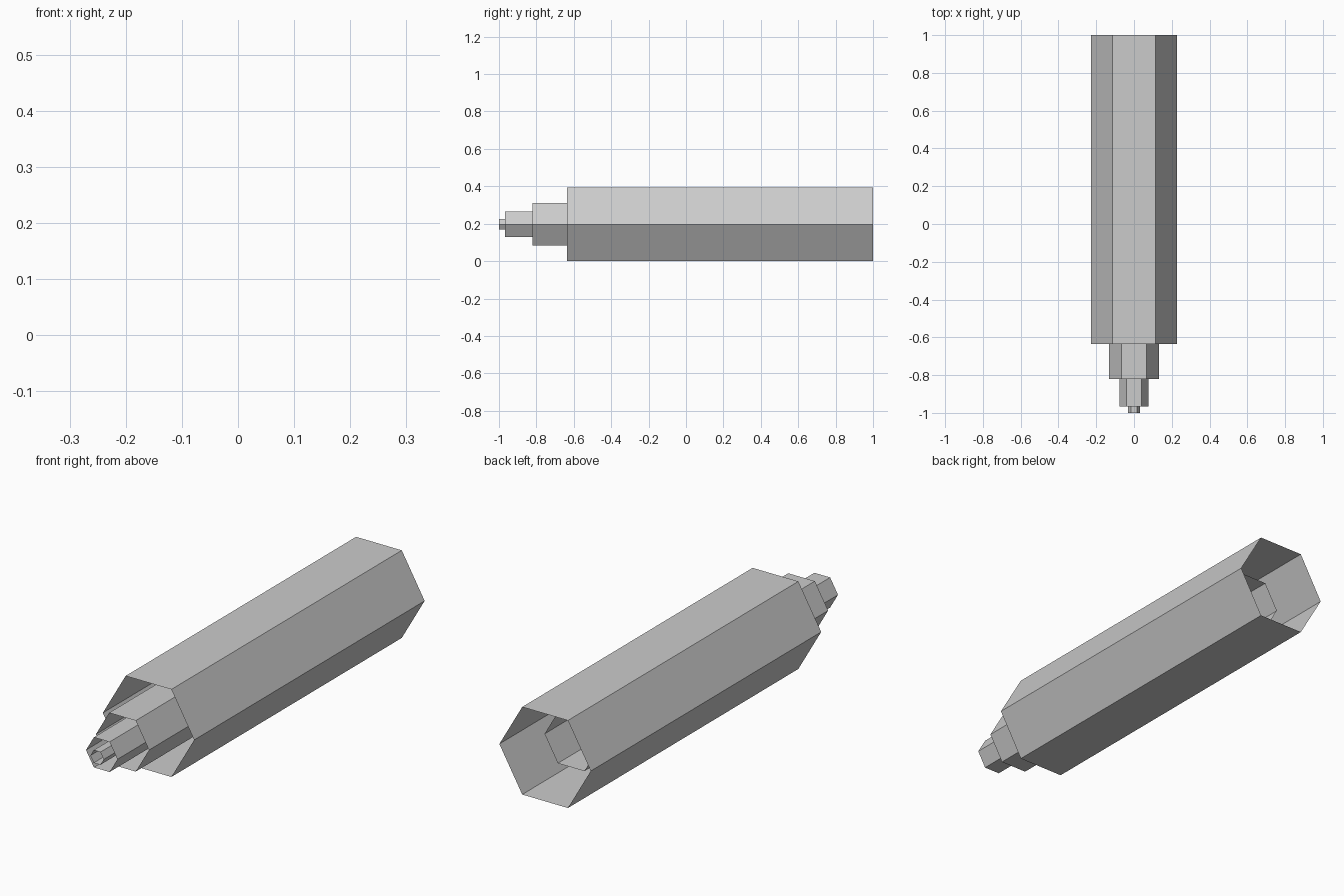
import bpy, bmesh, math

if "Cube" in bpy.data.objects:
    bpy.data.objects.remove(bpy.data.objects["Cube"])

R = 0.227
CENTRE_Z = R * math.sin(math.pi / 3)
LENGTH = 1.635


def hex_tube(name, radius, front_y):
    """Open six-sided sleeve along y, with side corners at +x and -x."""
    bm = bmesh.new()
    rings = []
    for y in (front_y, front_y + LENGTH):
        rings.append([bm.verts.new((radius * math.cos(i * math.pi / 3), y,
                                    CENTRE_Z + radius * math.sin(i * math.pi / 3)))
                      for i in range(6)])
    a, b = rings
    for i in range(6):
        j = (i + 1) % 6
        bm.faces.new((a[i], b[i], b[j], a[j]))
    mesh = bpy.data.meshes.new(name)
    bm.to_mesh(mesh)
    bm.free()
    obj = bpy.data.objects.new(name, mesh)
    bpy.context.collection.objects.link(obj)


# Nested telescoping sleeves, each slid further forward
for name, radius, front_y in (
    ("outer_sleeve", R, -0.635),
    ("second_sleeve", 0.132, -0.82),
    ("third_sleeve", 0.078, -0.967),
    ("inner_sleeve", 0.033, -1.0),
):
    hex_tube(name, radius, front_y)
